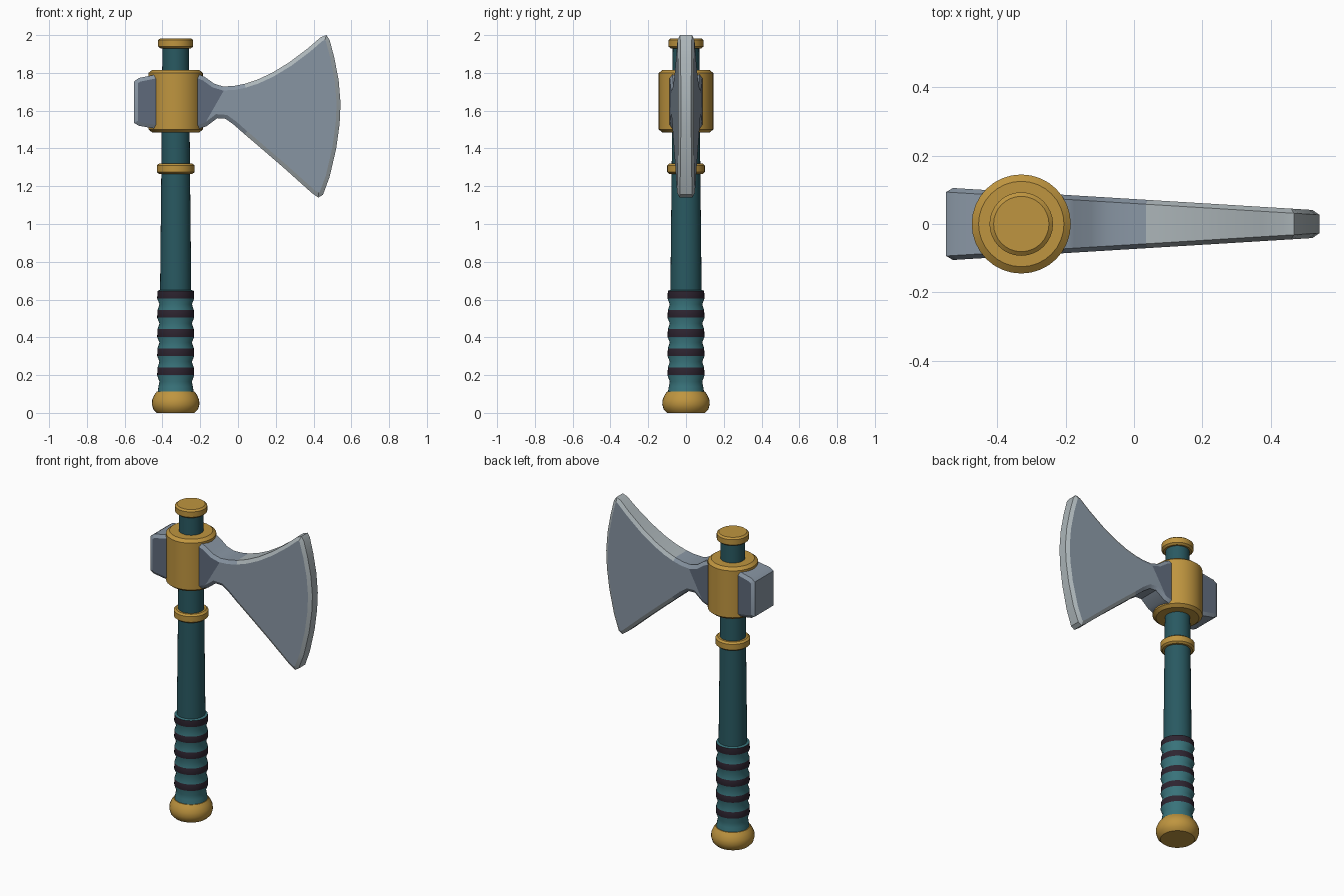
import bpy, bmesh, math
from mathutils import Vector

if "Cube" in bpy.data.objects:
    bpy.data.objects.remove(bpy.data.objects["Cube"])

AXIS_X = -0.33


def material(name, r, g, b):
    m = bpy.data.materials.new(name)
    m.use_nodes = True
    m.diffuse_color = (r, g, b, 1)
    m.node_tree.nodes["Principled BSDF"].inputs["Base Color"].default_value = (r, g, b, 1)
    return m


gold = material("gold", 0.52, 0.3, 0.05)
teal = material("dark teal", 0.022, 0.1, 0.12)
grip_teal = material("grip teal", 0.04, 0.17, 0.195)
wrap = material("dark wrap", 0.027, 0.018, 0.03)
slate = material("slate", 0.115, 0.145, 0.2)
steel = material("steel", 0.25, 0.305, 0.37)
edge_steel = material("edge steel", 0.41, 0.46, 0.48)


def finish(bm, name, mats, angle=35):
    bmesh.ops.recalc_face_normals(bm, faces=bm.faces)
    mesh = bpy.data.meshes.new(name)
    bm.to_mesh(mesh)
    bm.free()
    for m in mats:
        mesh.materials.append(m)
    ob = bpy.data.objects.new(name, mesh)
    bpy.context.collection.objects.link(ob)
    bpy.ops.object.select_all(action="DESELECT")
    ob.select_set(True)
    bpy.context.view_layer.objects.active = ob
    bpy.ops.object.shade_smooth_by_angle(angle=math.radians(angle))
    return ob


def lathe(name, profile, mats, rule=None, angle=35, sides=32):
    """Turn (radius, height) points around the handle axis, capped at both ends."""
    bm = bmesh.new()
    rings = []
    for r, z in profile:
        rings.append([bm.verts.new((AXIS_X + r * math.cos(a), r * math.sin(a), z))
                      for a in (math.tau * i / sides for i in range(sides))])
    for k, (low, high) in enumerate(zip(rings, rings[1:])):
        for i in range(sides):
            j = (i + 1) % sides
            f = bm.faces.new((low[i], low[j], high[j], high[i]))
            f.material_index = rule(k) if rule else 0
    bm.faces.new(rings[0])
    bm.faces.new(rings[-1])
    return finish(bm, name, mats, angle)


def half_thickness(x):
    return 0.073 - 0.061 * x


def slab(name, outline, rim, mats, rim_rule, cut=None):
    """Tapered plate with chamfered rim; a cut line parts neck face from blade face."""
    bm = bmesh.new()
    sides = [[bm.verts.new((x, s * half_thickness(x), z)) for x, z in outline] for s in (-1, 1)]
    caps = [bm.faces.new(ring) for ring in sides]
    n = len(outline)
    for i in range(n):
        j = (i + 1) % n
        bm.faces.new((sides[0][i], sides[0][j], sides[1][j], sides[1][i]))
    bmesh.ops.recalc_face_normals(bm, faces=bm.faces)
    bmesh.ops.inset_individual(bm, faces=caps, thickness=rim, use_even_offset=True)
    inner = {v for f in caps for v in f.verts}
    for v in bm.verts:
        t = half_thickness(v.co.x) - (0 if v in inner else 0.013)
        v.co.y = math.copysign(t, v.co.y)
    for f in bm.faces:
        f.material_index = rim_rule(f.calc_center_median())
    for f in caps:
        f.material_index = 0
    if cut:
        a, b = (Vector((x, 0, z)) for x, z in cut)
        normal = (b - a).cross(Vector((0, 1, 0)))
        if normal.x < 0:
            normal.negate()
        geom = caps + list({e for f in caps for e in f.edges}) + list(inner)
        res = bmesh.ops.bisect_plane(bm, geom=geom, plane_co=a, plane_no=normal)
        for f in res["geom"]:
            if isinstance(f, bmesh.types.BMFace):
                f.material_index = 1 if (f.calc_center_median() - a).dot(normal) > 0 else 0
    return finish(bm, name, mats, 30)


# Handle
lathe("shaft", [(0.083, 0.6), (0.081, 0.8), (0.076, 1.27), (0.07, 1.95)], [teal])

grip = [(0.1, 0.08), (0.091, 0.14), (0.086, 0.165)]
for i in range(5):
    z = 0.22 + 0.1015 * i
    grip += [(0.098, z - 0.02), (0.096, z + 0.02)]
    if i < 4:
        grip.append((0.086, z + 0.051))
grip.append((0.08, grip[-1][1] + 0.006))
lathe("grip", grip, [grip_teal, wrap], lambda k: int(k >= 3 and k % 3 == 0), 50)

# Gold fittings
lathe("pommel", [(0.1, 0), (0.118, 0.018), (0.126, 0.045), (0.124, 0.07),
                 (0.113, 0.095), (0.1, 0.113)], [gold], angle=40)


def ring(name, radius, bottom, top, chamfer):
    lathe(name, [(radius - chamfer, bottom), (radius, bottom + chamfer * 0.8),
                 (radius, top - chamfer * 0.8), (radius - chamfer, top)], [gold], angle=30)


ring("collar", 0.1, 1.265, 1.32, 0.012)
ring("top_cap", 0.093, 1.93, 1.983, 0.012)
ring("head_socket", 0.145, 1.485, 1.815, 0.02)

# Head
slab("poll_block",
     [(-0.55, 1.755), (-0.525, 1.773), (-0.44, 1.79), (-0.3, 1.79),
      (-0.3, 1.505), (-0.44, 1.505), (-0.525, 1.52), (-0.55, 1.535)],
     0.02, [slate, steel], lambda c: 1)

blade = [(-0.3, 1.79), (-0.21, 1.793), (-0.175, 1.778), (-0.125, 1.742), (-0.077, 1.728),
         (-0.02, 1.731), (0.035, 1.742), (0.1, 1.763), (0.18, 1.8), (0.27, 1.855),
         (0.37, 1.93), (0.437, 1.988), (0.468, 2.0), (0.485, 1.975),
         (0.51, 1.88), (0.533, 1.76), (0.543, 1.64), (0.538, 1.53), (0.52, 1.4),
         (0.485, 1.25), (0.45, 1.155), (0.425, 1.14), (0.39, 1.165),
         (0.245, 1.295), (0.1, 1.42), (0.035, 1.475), (-0.02, 1.524), (-0.066, 1.557),
         (-0.11, 1.56), (-0.167, 1.517), (-0.21, 1.503), (-0.3, 1.505)]
slab("blade", blade, 0.021, [slate, steel, edge_steel],
     lambda c: 2 if c.x > 0.035 else 1,
     cut=((-0.065, 1.725), (-0.165, 1.55)))
